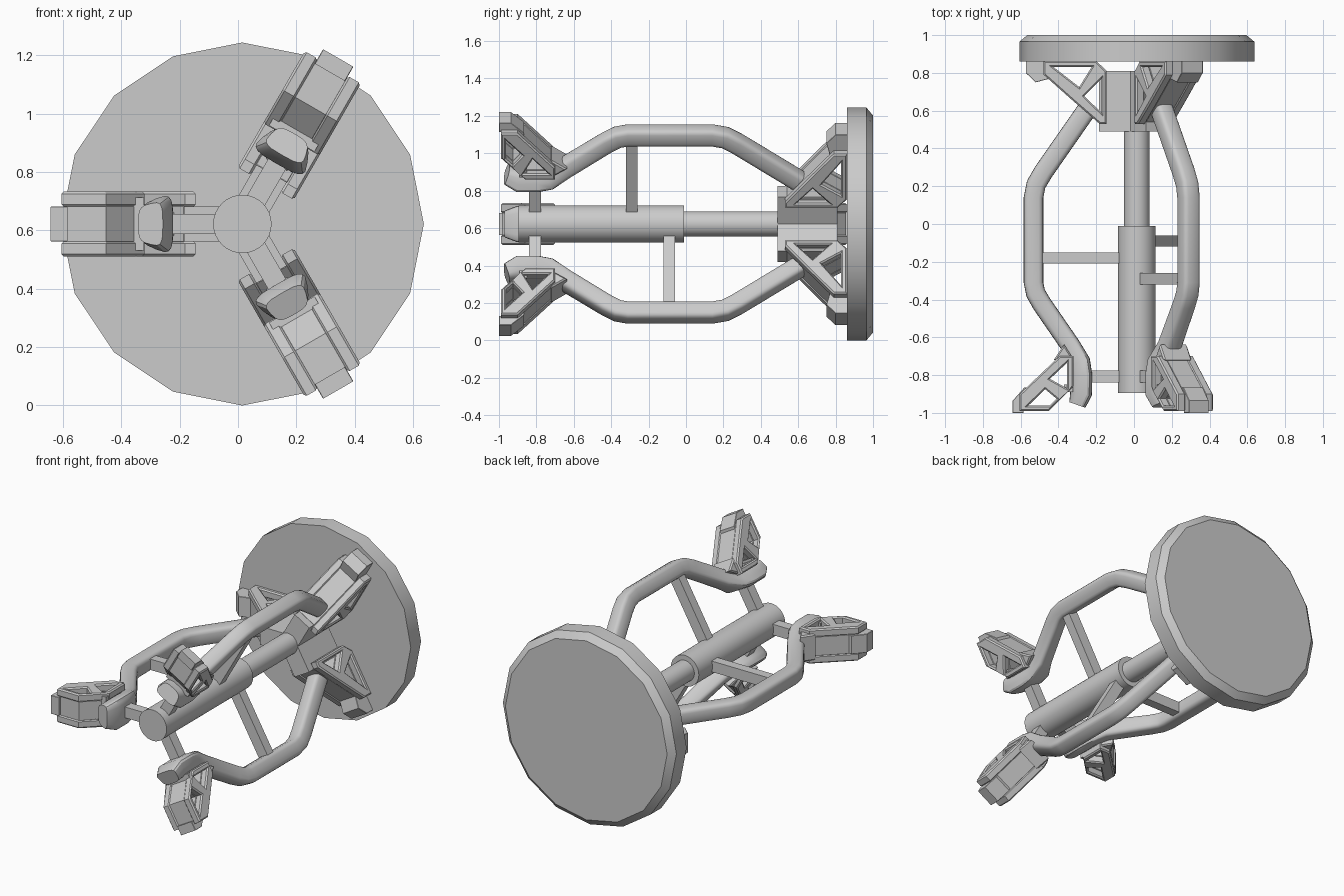
import bpy, bmesh, math
from mathutils import Matrix, Vector

cube = bpy.data.objects.get("Cube")
if cube:
    bpy.data.objects.remove(cube, do_unlink=True)

grey = bpy.data.materials.new("plain_grey")
grey.use_nodes = True
grey.diffuse_color = (0.6, 0.6, 0.6, 1)
grey.node_tree.nodes["Principled BSDF"].inputs["Base Color"].default_value = (0.6, 0.6, 0.6, 1)

AXIS = Vector((0.015, 0, 0.622))
parts = []


def frame(angle):
    """Local x = outward from the axis, y = along the axis, z = sideways."""
    c, s = math.cos(angle), math.sin(angle)
    return Matrix(((c, 0, -s, AXIS.x), (0, 1, 0, 0), (s, 0, c, AXIS.z), (0, 0, 0, 1)))


def add(name, mesh, matrix):
    mesh.transform(matrix)
    mesh.materials.clear()
    mesh.materials.append(grey)
    obj = bpy.data.objects.new(name, mesh)
    bpy.context.collection.objects.link(obj)
    parts.append(obj)


def loft(name, rings, matrix):
    """Skin a list of equal rings and cap both ends."""
    bm = bmesh.new()
    loops = [[bm.verts.new(p) for p in ring] for ring in rings]
    n = len(loops[0])
    for a, b in zip(loops, loops[1:]):
        for i in range(n):
            j = (i + 1) % n
            bm.faces.new((a[i], a[j], b[j], b[i]))
    bm.faces.new(loops[0])
    bm.faces.new(loops[-1])
    bmesh.ops.recalc_face_normals(bm, faces=bm.faces)
    mesh = bpy.data.meshes.new(name)
    bm.to_mesh(mesh)
    bm.free()
    add(name, mesh, matrix)


def turned(name, profile, sides):
    """Round part along the axis from (radius, y) pairs."""
    angles = [math.tau * i / sides for i in range(sides)]
    loft(name, [[(r * math.cos(a), y, r * math.sin(a)) for a in angles]
                for r, y in profile], frame(0))


def box(name, r0, r1, y0, y1, half, matrix):
    loft(name, [[(r, y0, -half), (r, y1, -half), (r, y1, half), (r, y0, half)]
                for r in (r0, r1)], matrix)


def cutout(name, outlines, side, half, matrix, bevel=0.008):
    """Extruded flat profile; outlines after the first are holes."""
    curve = bpy.data.curves.new(name, "CURVE")
    curve.dimensions = "2D"
    curve.fill_mode = "BOTH"
    curve.extrude = half - bevel
    curve.bevel_depth = bevel
    curve.bevel_resolution = 0
    curve.offset = -bevel
    for outline in outlines:
        spline = curve.splines.new("POLY")
        spline.points.add(len(outline) - 1)
        for point, (r, y) in zip(spline.points, outline):
            point.co = (r, y, 0, 1)
        spline.use_cyclic_u = True
    temp = bpy.data.objects.new(name, curve)
    bpy.context.collection.objects.link(temp)
    bpy.context.view_layer.update()
    graph = bpy.context.evaluated_depsgraph_get()
    mesh = bpy.data.meshes.new_from_object(temp.evaluated_get(graph))
    bpy.data.objects.remove(temp, do_unlink=True)
    add(name, mesh, matrix @ Matrix.Translation((0, 0, side)))


def swept_arm(name, sections, matrix):
    """Rounded-square tube; section = r, y, half depth, inner and outer half width."""
    rings = []
    for i, (r, y, depth, inner, outer) in enumerate(sections):
        a = Vector(sections[max(i - 1, 0)][:2])
        b = Vector(sections[min(i + 1, len(sections) - 1)][:2])
        t = (b - a).normalized()
        out = Vector((-t.y, t.x))
        ring = []
        for k in range(20):
            c, s = math.cos(math.tau * k / 20), math.sin(math.tau * k / 20)
            u = math.copysign(abs(c) ** 0.55, c)
            v = math.copysign(abs(s) ** 0.55, s)
            width = inner + (outer - inner) * (u + 1) / 2
            p = Vector((r, y)) + out * depth * u
            ring.append((p.x, p.y, v * width))
        rings.append(ring)
    loft(name, rings, matrix)


def bracket(name, outline, holes, matrix):
    """Two truss cheeks with a slightly smaller core between them."""
    for label, side in (("left", 0.085), ("right", -0.085)):
        cutout(f"{name}_{label}_cheek", [outline] + holes, side, 0.026, matrix)
    mid = sum((Vector(p) for p in outline), Vector((0, 0))) / len(outline)
    core = [tuple(mid + (Vector(p) - mid) * 0.95) for p in outline]
    cutout(name + "_core", [core] + holes, 0, 0.062, matrix, 0.002)


# Base disc, sliding shaft
turned("base_disc", [(0.622, 0.86), (0.622, 0.965), (0.58, 1.0)], 16)
turned("outer_sleeve", [(0.1, -0.895), (0.1, -0.01)], 32)
turned("inner_rod", [(0.068, -0.05), (0.068, 0.52)], 32)

T = 0.052
arm_path = [(0.265, 0.605, T, T, T), (0.495, 0.275, T, T, T), (0.533, 0.21, T, T, T),
            (0.547, 0.14, T, T, T), (0.547, -0.31, T, T, T), (0.536, -0.365, T, T, T),
            (0.505, -0.42, T, T, T), (0.35, -0.645, T, 0.06, T), (0.302, -0.73, 0.056, 0.1, 0.06),
            (0.295, -0.79, 0.058, 0.11, 0.065), (0.295, -0.9, 0.058, 0.11, 0.065),
            (0.315, -0.958, 0.045, 0.08, 0.06)]

front_outline = [(0.62, -0.99), (0.467, -0.99), (0.335, -0.86), (0.335, -0.7),
                 (0.41, -0.7), (0.62, -0.9)]
front_holes = [[(0.575, -0.962), (0.485, -0.875), (0.425, -0.925), (0.462, -0.962)],
               [(0.46, -0.82), (0.37, -0.735), (0.37, -0.87)]]
front_pad = [(0.657, -1), (0.657, -0.935), (0.595, -0.865), (0.56, -0.865), (0.6, -0.95), (0.6, -1)]
front_tooth = [(0.44, -0.72), (0.385, -0.637), (0.345, -0.7), (0.345, -0.74)]

rear_outline = [(0.493, 0.862), (0.213, 0.862), (0.16, 0.81), (0.16, 0.53),
                (0.197, 0.53), (0.33, 0.645), (0.493, 0.79)]
rear_holes = [[(0.44, 0.83), (0.24, 0.83), (0.305, 0.725)],
              [(0.278, 0.677), (0.188, 0.767), (0.188, 0.59)]]
rear_pad = [(0.588, 0.862), (0.588, 0.8), (0.535, 0.75), (0.46, 0.77), (0.46, 0.862)]

# Three arms around the shaft, each with its own strut position
for name, degrees, strut in (("right", 180, -0.18), ("upper_left", 60, -0.29), ("lower_left", -60, -0.09)):
    m = frame(math.radians(degrees))
    swept_arm(name + "_arm", arm_path, m)
    box(name + "_hub_block", 0, 0.2, 0.49, 0.81, 0.06, m)
    box(name + "_middle_strut", 0.08, 0.51, strut - 0.03, strut + 0.03, 0.035, m)
    box(name + "_front_strut", 0.08, 0.27, -0.84, -0.775, 0.035, m)
    bracket(name + "_front_bracket", front_outline, front_holes, m)
    cutout(name + "_front_pad", [front_pad], 0, 0.06, m, 0.002)
    cutout(name + "_front_tooth", [front_tooth], 0, 0.085, m)
    box(name + "_front_crossbar", 0.338, 0.385, -0.89, -0.85, 0.09, m)
    bracket(name + "_rear_bracket", rear_outline, rear_holes, m)
    cutout(name + "_rear_pad", [rear_pad], 0, 0.065, m, 0.002)

# Smooth round faces, keep edges sharp
bpy.ops.object.select_all(action="DESELECT")
for obj in parts:
    obj.select_set(True)
bpy.context.view_layer.objects.active = parts[0]
bpy.ops.object.shade_smooth_by_angle(angle=math.radians(30))
